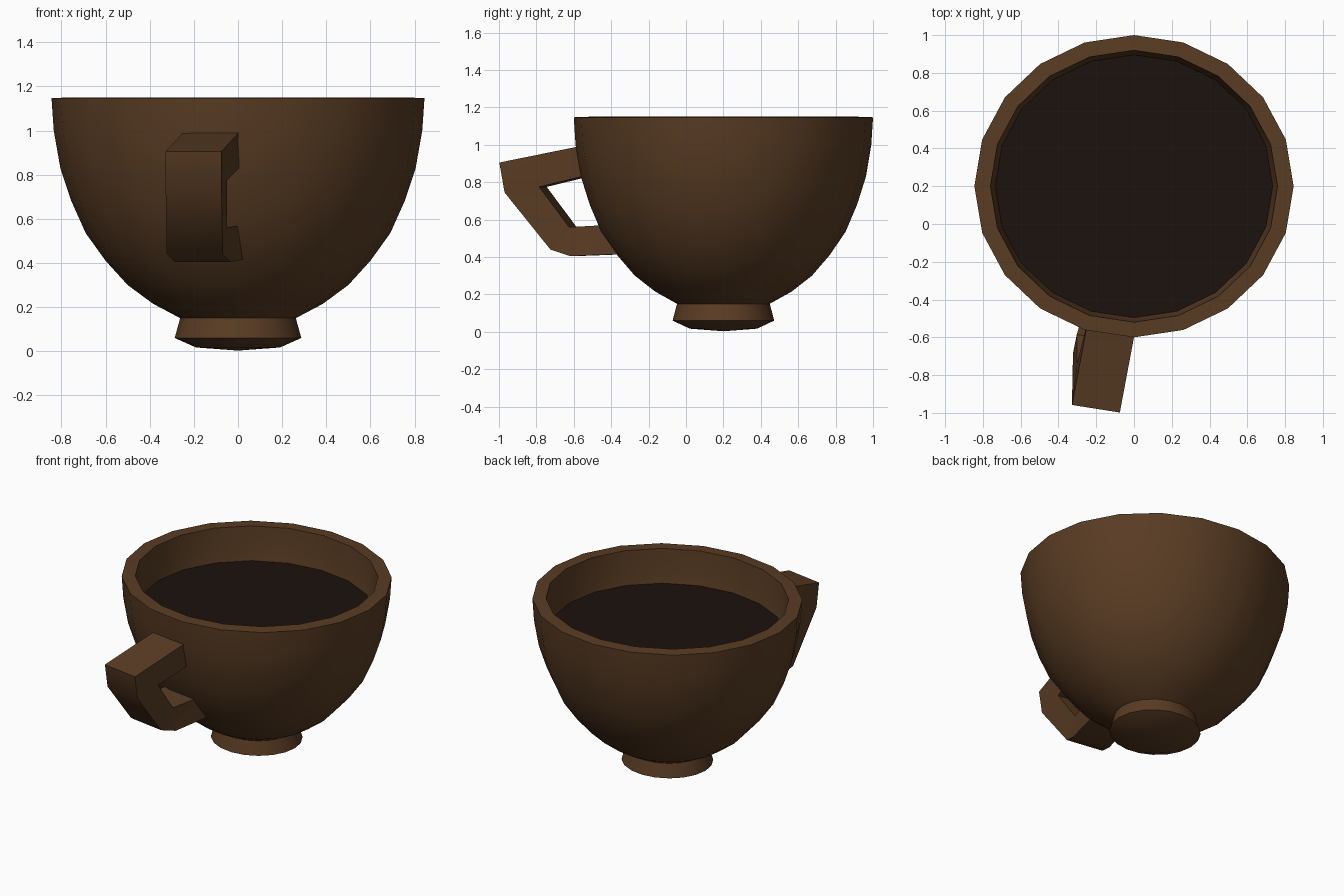
import bpy, bmesh, math

if "Cube" in bpy.data.objects:
    bpy.data.objects.remove(bpy.data.objects["Cube"])

SEG = 20
CY = 0.2           # bowl centre in y
SQUASH = 0.8 / 0.845


def material(name, rgb):
    m = bpy.data.materials.new(name)
    m.diffuse_color = (*rgb, 1)
    m.use_nodes = True
    m.node_tree.nodes["Principled BSDF"].inputs["Base Color"].default_value = m.diffuse_color
    return m


wood = material("brown", (0.10, 0.045, 0.017))
dark = material("dark_liquid", (0.011, 0.006, 0.004))


def finish(bm, name, mat, angle=35):
    bmesh.ops.recalc_face_normals(bm, faces=bm.faces)
    me = bpy.data.meshes.new(name)
    bm.to_mesh(me)
    bm.free()
    ob = bpy.data.objects.new(name, me)
    bpy.context.collection.objects.link(ob)
    me.materials.append(mat)
    bpy.ops.object.select_all(action='DESELECT')
    ob.select_set(True)
    bpy.context.view_layer.objects.active = ob
    bpy.ops.object.shade_smooth_by_angle(angle=math.radians(angle))
    return ob


def ring(bm, r, z):
    if r == 0:
        return [bm.verts.new((0, CY, z))]
    return [bm.verts.new((r * math.sin(2 * math.pi * i / SEG),
                          CY + SQUASH * r * math.cos(2 * math.pi * i / SEG), z))
            for i in range(SEG)]


def lathe(name, profile, mat):
    bm = bmesh.new()
    rings = [ring(bm, r, z) for r, z in profile]
    for a, b in zip(rings, rings[1:]):
        for i in range(SEG):
            j = (i + 1) % SEG
            quad = [a[i % len(a)], a[j % len(a)], b[j % len(b)], b[i % len(b)]]
            bm.faces.new(list(dict.fromkeys(quad)))
    return finish(bm, name, mat)


# bowl: domed foot, outer wall, rim, inner wall
lathe("cup_bowl", [
    (0, 0.003), (0.19, 0.017), (0.287, 0.06), (0.262, 0.15),
    (0.385, 0.215), (0.50, 0.30), (0.60, 0.41), (0.69, 0.535),
    (0.755, 0.68), (0.805, 0.83), (0.835, 1.0), (0.845, 1.147),
    (0.76, 1.15), (0.75, 1.0), (0.727, 0.87), (0.68, 0.70),
    (0.55, 0.45), (0.35, 0.28), (0, 0.22)], wood)

# liquid surface
bm = bmesh.new()
bm.faces.new(ring(bm, 0.735, 0.925)[::-1])
finish(bm, "liquid", dark)

# handle: side outline (x, y, z) swept across its width
outline = [
    (0.013, -0.53, 1.0), (-0.075, -0.998, 0.905), (-0.075, -0.97, 0.745),
    (-0.07, -0.725, 0.44), (-0.035, -0.62, 0.405), (0.03, -0.33, 0.416),
    (0.015, -0.40, 0.572), (-0.05, -0.625, 0.56),
    (-0.05, -0.785, 0.775), (0.013, -0.53, 0.837)]
bm = bmesh.new()
right = [bm.verts.new(p) for p in outline]
left = [bm.verts.new((x - 0.253, y + 0.04, z)) for x, y, z in outline]
n = len(outline)
for i in range(n):
    j = (i + 1) % n
    bm.faces.new((right[i], right[j], left[j], left[i]))
# sides: pair outer points with inner points
for s in (right, left):
    for f in ((0, 1, 8, 9), (1, 2, 8), (2, 3, 7, 8), (3, 4, 7), (4, 5, 6, 7)):
        bm.faces.new([s[k] for k in f])
finish(bm, "cup_handle", wood)
